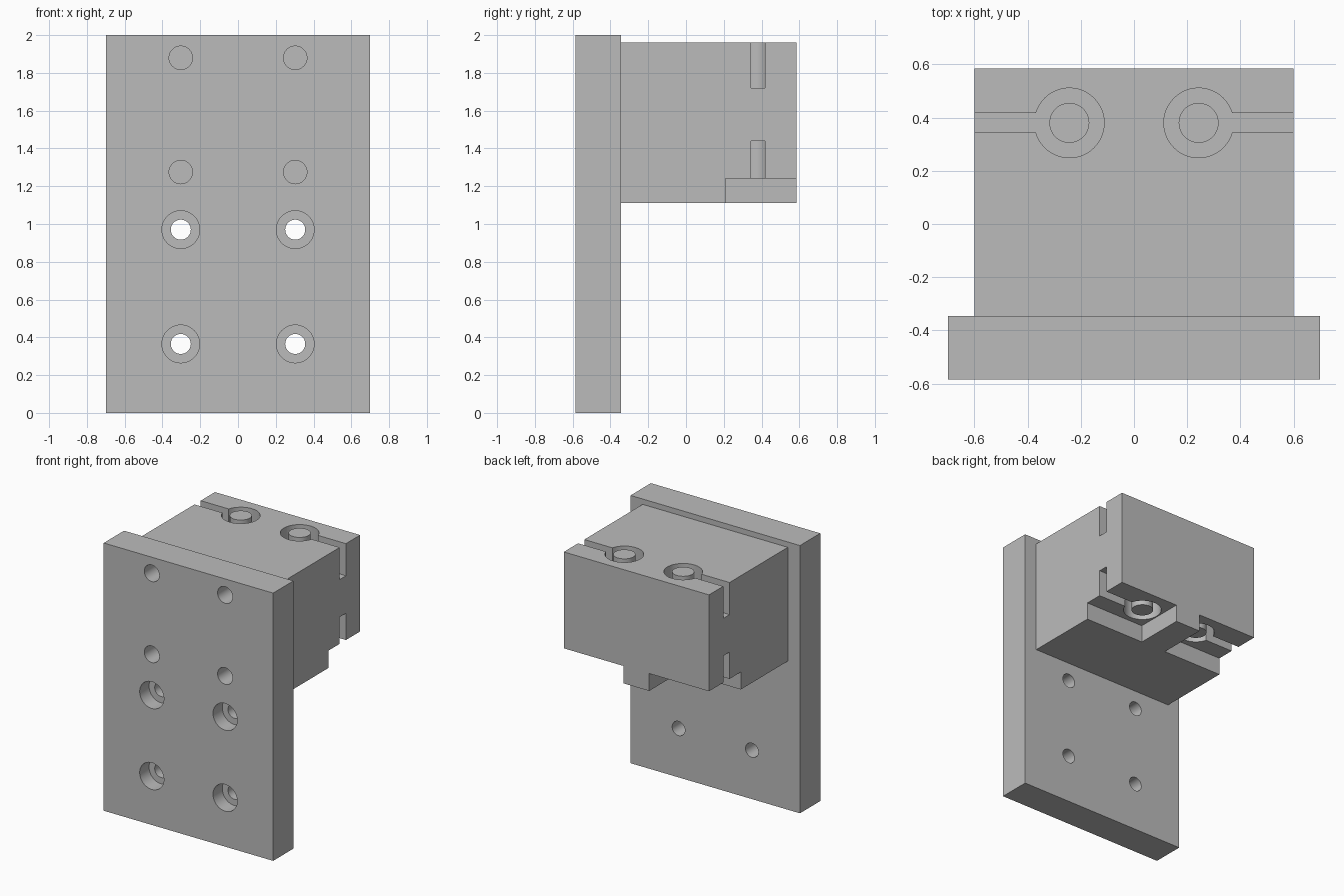
import bpy
from math import pi, radians

cube = bpy.data.objects.get("Cube")
if cube:
    bpy.data.objects.remove(cube, do_unlink=True)

grey = bpy.data.materials.new("plain grey")
grey.use_nodes = True
grey.diffuse_color = (0.5, 0.5, 0.5, 1)
grey.node_tree.nodes["Principled BSDF"].inputs["Base Color"].default_value = (0.5, 0.5, 0.5, 1)


def box(name, x0, x1, y0, y1, z0, z1):
    bpy.ops.mesh.primitive_cube_add(size=1, location=((x0 + x1) / 2, (y0 + y1) / 2, (z0 + z1) / 2))
    ob = bpy.context.object
    ob.name = name
    ob.scale = (x1 - x0, y1 - y0, z1 - z0)
    bpy.ops.object.transform_apply(location=True, rotation=True, scale=True)
    ob.data.materials.append(grey)
    return ob


def rod(name, radius, start, length, along_y=False):
    """Cylinder running from start along +z, or along +y."""
    x, y, z = start
    centre = (x, y + length / 2, z) if along_y else (x, y, z + length / 2)
    bpy.ops.mesh.primitive_cylinder_add(vertices=48, radius=radius, depth=length, location=centre,
                                        rotation=(pi / 2 if along_y else 0, 0, 0))
    ob = bpy.context.object
    ob.name = name
    bpy.ops.object.transform_apply(location=True, rotation=True, scale=True)
    ob.data.materials.append(grey)
    return ob


def cut(target, cutter):
    mod = target.modifiers.new("cut", "BOOLEAN")
    mod.operation = "DIFFERENCE"
    mod.solver = "EXACT"
    mod.object = cutter
    bpy.context.view_layer.objects.active = target
    bpy.ops.object.modifier_apply(modifier=mod.name)
    bpy.data.objects.remove(cutter, do_unlink=True)


FRONT, JOINT, BACK = -0.585, -0.345, 0.585
BOTTOM, LEDGE, TOP = 1.11, 1.24, 1.96
PIN_X, PIN_Y = 0.243, 0.38

plate = box("mounting_plate", -0.7, 0.7, FRONT, JOINT, 0, 2)
block = box("clamp_block", -0.6, 0.6, JOINT, BACK, BOTTOM, TOP)
parts = [plate, block]

for side in (-1, 1):
    # Plain screw holes above, counterbored holes below
    for z in (1.88, 1.275):
        cut(plate, rod("hole", 0.062, (side * 0.303, FRONT - 0.1, z), 0.44, True))
    for z in (0.97, 0.365):
        cut(plate, rod("counterbore", 0.1, (side * 0.303, FRONT - 0.1, z), 0.21, True))
        cut(plate, rod("hole", 0.053, (side * 0.303, FRONT - 0.1, z), 0.44, True))

    # Corner notch under the block, leaving a central tongue
    x0, x1 = sorted((side * 0.105, side * 0.7))
    cut(block, box("notch", x0, x1, 0.21, 0.7, 1.0, LEDGE))

    # Round groove with a side slot, above and below, around a standing pin
    x0, x1 = sorted((side * PIN_X, side * 0.7))
    label = "left" if side > 0 else "right"
    for place, z0, z1 in (("upper", 1.72, 2.1), ("lower", 1.0, 1.44)):
        cut(block, rod("groove", 0.131, (side * PIN_X, PIN_Y, z0), z1 - z0))
        cut(block, box("slot", x0, x1, 0.343, 0.417, z0, z1))
        base, end = max(z0, LEDGE), min(z1, TOP)
        parts.append(rod(f"{place}_{label}_pin", 0.075, (side * PIN_X, PIN_Y, base), end - base))

# Smooth round walls, keep edges crisp
bpy.ops.object.select_all(action="DESELECT")
for part in parts:
    part.select_set(True)
bpy.context.view_layer.objects.active = plate
bpy.ops.object.shade_smooth_by_angle(angle=radians(30))
